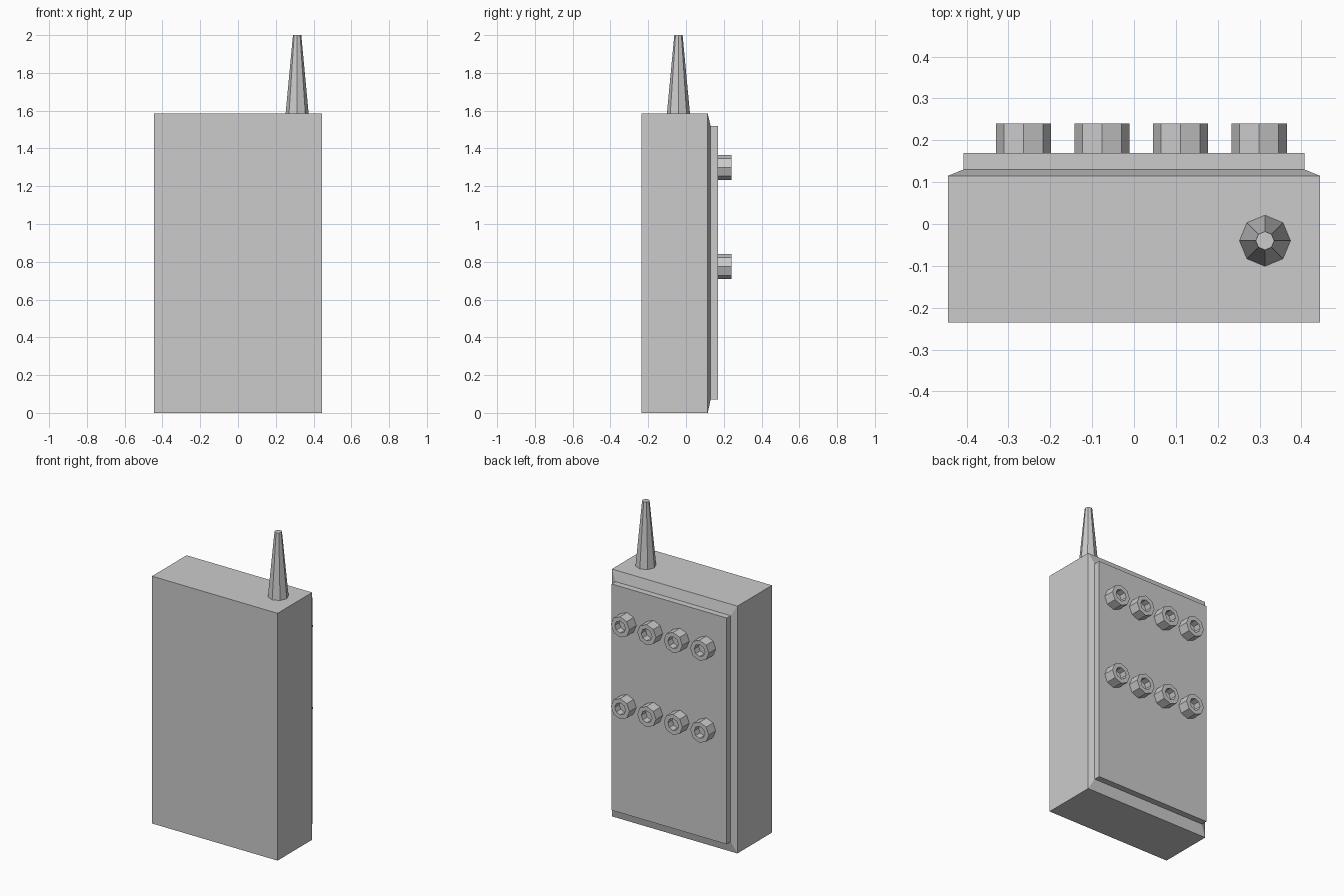
import bpy, bmesh
from math import cos, sin, pi

if "Cube" in bpy.data.objects:
    bpy.data.objects.remove(bpy.data.objects["Cube"])


def make_object(name, bm):
    bmesh.ops.recalc_face_normals(bm, faces=bm.faces[:])
    mesh = bpy.data.meshes.new(name)
    bm.to_mesh(mesh)
    bm.free()
    obj = bpy.data.objects.new(name, mesh)
    bpy.context.collection.objects.link(obj)
    return obj


def loft(name, loops):
    """Skin a stack of equal-length loops and cap both ends."""
    bm = bmesh.new()
    rings = [[bm.verts.new(p) for p in loop] for loop in loops]
    n = len(rings[0])
    for a, b in zip(rings, rings[1:]):
        for i in range(n):
            j = (i + 1) % n
            bm.faces.new((a[i], a[j], b[j], b[i]))
    bm.faces.new(rings[0])
    bm.faces.new(rings[-1])
    return make_object(name, bm)


def rect(y, half_x, z0, z1):
    return [(-half_x, y, z0), (half_x, y, z0), (half_x, y, z1), (-half_x, y, z1)]


def octagon(r):
    return [(r * cos(i * pi / 4), r * sin(i * pi / 4)) for i in range(8)]


# Case: box, chamfered shoulder and raised rear panel
loft("case", [
    rect(-0.235, 0.445, 0.0, 1.585),
    rect(0.115, 0.445, 0.0, 1.585),
    rect(0.13, 0.408, 0.07, 1.52),
    rect(0.17, 0.408, 0.07, 1.52),
])

# Antenna: tapered octagonal stub
loft("antenna", [
    [(0.313 + x, -0.04 + y, z) for x, y in octagon(r)]
    for r, z in ((0.061, 1.585), (0.022, 2.0))
])

# Knobs: two rows of four octagonal sockets with recessed centres
for row, cz in enumerate((1.30, 0.775)):
    for col in range(4):
        cx = -0.264 + 0.1877 * col
        loft(f"knob_{row + 1}_{col + 1}", [
            [(cx + x, y, cz + z) for x, z in octagon(r)]
            for r, y in ((0.066, 0.17), (0.066, 0.24), (0.038, 0.24), (0.038, 0.195))
        ])
